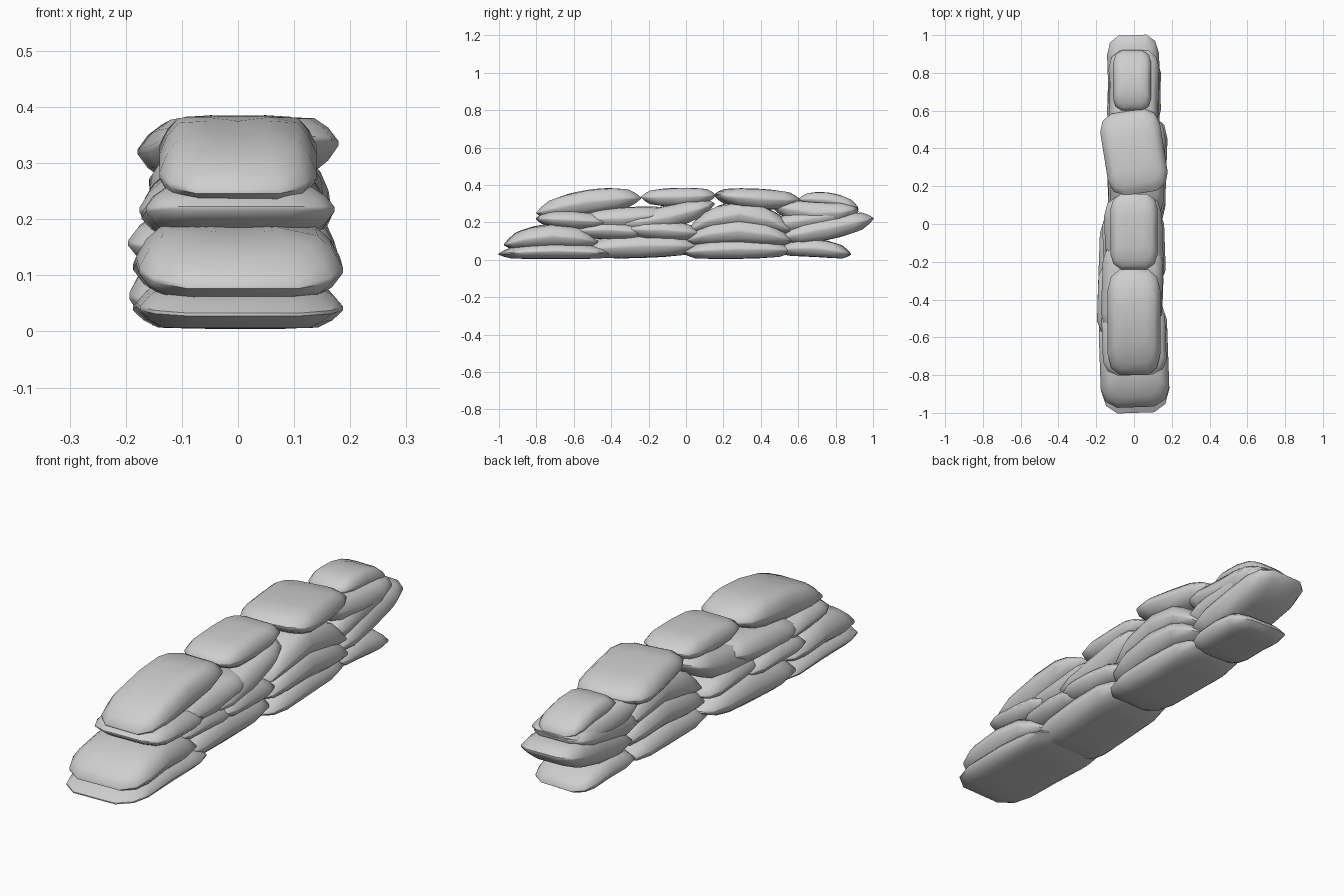
import bpy
import bmesh
import math

old = bpy.data.objects.get("Cube")
if old:
    bpy.data.objects.remove(old, do_unlink=True)

# One plain grey cloth
cloth = bpy.data.materials.new("grey_sackcloth")
cloth.use_nodes = True
grey = (0.62, 0.62, 0.62, 1)
cloth.diffuse_color = grey
bsdf = next(n for n in cloth.node_tree.nodes if n.type == 'BSDF_PRINCIPLED')
bsdf.inputs["Base Color"].default_value = grey
bsdf.inputs["Roughness"].default_value = 0.9

# Rounded-rectangle plan: one quarter, mirrored into a full loop
QUARTER = [(1, 0), (1, 0.6), (0.87, 0.86), (0.54, 1)]
half_loop = QUARTER + [(0, 1)] + [(-x, y) for x, y in reversed(QUARTER[1:])]
PLAN = half_loop + [(-x, -y) for x, y in half_loop]

# Pillow section: plan scale and share of the half thickness
SECTION = [(0.4, 1), (0.76, 0.95), (0.9, 0.6), (1, 0.1)]
RINGS = [(s, -h) for s, h in SECTION] + [(s, h) for s, h in reversed(SECTION)]


def sandbag(name, front, back, front_z, back_z, top, half_width, shift=0, turn=0):
    """A soft sack whose seam runs between two end heights and bends up to its middle."""
    centre, half_length = (front + back) / 2, (back - front) / 2
    # Longer sacks are fuller, and none sinks into the ground
    bottom = max(0.005, top - min(0.13, 0.5 * half_length))
    thick = (top - bottom) / 2
    chord, slope = (front_z + back_z) / 2, (back_z - front_z) / 2
    bend = (top + bottom) / 2 - chord
    c, s = math.cos(math.radians(turn)), math.sin(math.radians(turn))

    bm = bmesh.new()

    def point(u, v, lift):
        x, y = u * half_width, v * half_length
        # The sack thins toward its two ends
        z = chord + slope * v + bend * (1 - v * v) + thick * lift * (1 - 0.4 * v * v)
        return bm.verts.new((shift + x * c - y * s, centre + x * s + y * c, max(z, 0)))

    loops = [[point(u * k, v * k, lift) for u, v in PLAN] for k, lift in RINGS]
    n = len(PLAN)
    for a, b in zip(loops, loops[1:]):
        for i in range(n):
            j = (i + 1) % n
            bm.faces.new((a[i], a[j], b[j], b[i]))
    # Close the belly and the top with a shallow fan
    for loop, lift in ((loops[0], -1), (loops[-1], 1)):
        hub = point(0, 0, lift)
        for i in range(n):
            bm.faces.new((loop[i], loop[(i + 1) % n], hub))
    bmesh.ops.recalc_face_normals(bm, faces=bm.faces)

    mesh = bpy.data.meshes.new(name)
    bm.to_mesh(mesh)
    bm.free()
    mesh.materials.append(cloth)
    obj = bpy.data.objects.new(name, mesh)
    bpy.context.collection.objects.link(obj)
    return obj


def lay_course(name, width, bags):
    """Lay sacks front to back, narrowing to the back and turned slightly to and fro."""
    course = []
    for i, (front, back, front_z, back_z, top, shift) in enumerate(bags):
        half_width = width - 0.015 * (front + back)
        turn = 2 if i % 2 == 0 else -2
        course.append(sandbag(f"{name}_{i + 1}", front, back, front_z, back_z,
                              top, half_width, shift, turn))
    return course


# Each sack: front end, back end, seam height at both ends, top of the middle, sideways shift
wall = lay_course("ground_sandbag", 0.16, [
    (-1, -0.39, 0.03, 0.03, 0.09, 0),
    (-0.55, 0.07, 0.05, 0.07, 0.14, -0.02),
    (-0.02, 0.57, 0.04, 0.05, 0.11, 0.01),
    (0.5, 0.88, 0.05, 0.03, 0.11, 0),
])
wall += lay_course("lower_sandbag", 0.16, [
    (-0.97, -0.47, 0.08, 0.09, 0.19, 0),
    (-0.6, -0.2, 0.15, 0.14, 0.21, -0.02),
    (-0.33, 0.08, 0.16, 0.14, 0.21, 0),
    (0, 0.57, 0.1, 0.1, 0.22, 0.02),
    (0.5, 1, 0.12, 0.22, 0.23, 0),
])
wall += lay_course("upper_sandbag", 0.15, [
    (-0.8, -0.42, 0.22, 0.2, 0.26, 0),
    (-0.58, -0.1, 0.22, 0.25, 0.28, -0.01),
    (-0.36, 0.15, 0.19, 0.3, 0.29, 0),
    (0.01, 0.57, 0.15, 0.15, 0.31, 0.02),
    (0.45, 0.92, 0.18, 0.26, 0.28, 0),
    (0.45, 0.92, 0.3, 0.27, 0.31, 0),
])

# The top course varies most in width, and its third sack lies askew
wall += [
    sandbag("top_sandbag_front", -0.8, -0.24, 0.25, 0.33, 0.375, 0.14),
    sandbag("top_sandbag_middle", -0.24, 0.16, 0.335, 0.345, 0.385, 0.125),
    sandbag("top_sandbag_askew", 0.16, 0.6, 0.345, 0.32, 0.38, 0.16, turn=9),
    sandbag("top_sandbag_back", 0.6, 0.92, 0.32, 0.28, 0.36, 0.1, shift=-0.01),
]

# Smooth cloth with crisp seams
bpy.ops.object.select_all(action='DESELECT')
for bag in wall:
    bag.select_set(True)
bpy.context.view_layer.objects.active = wall[0]
bpy.ops.object.shade_smooth_by_angle(angle=math.radians(50))
